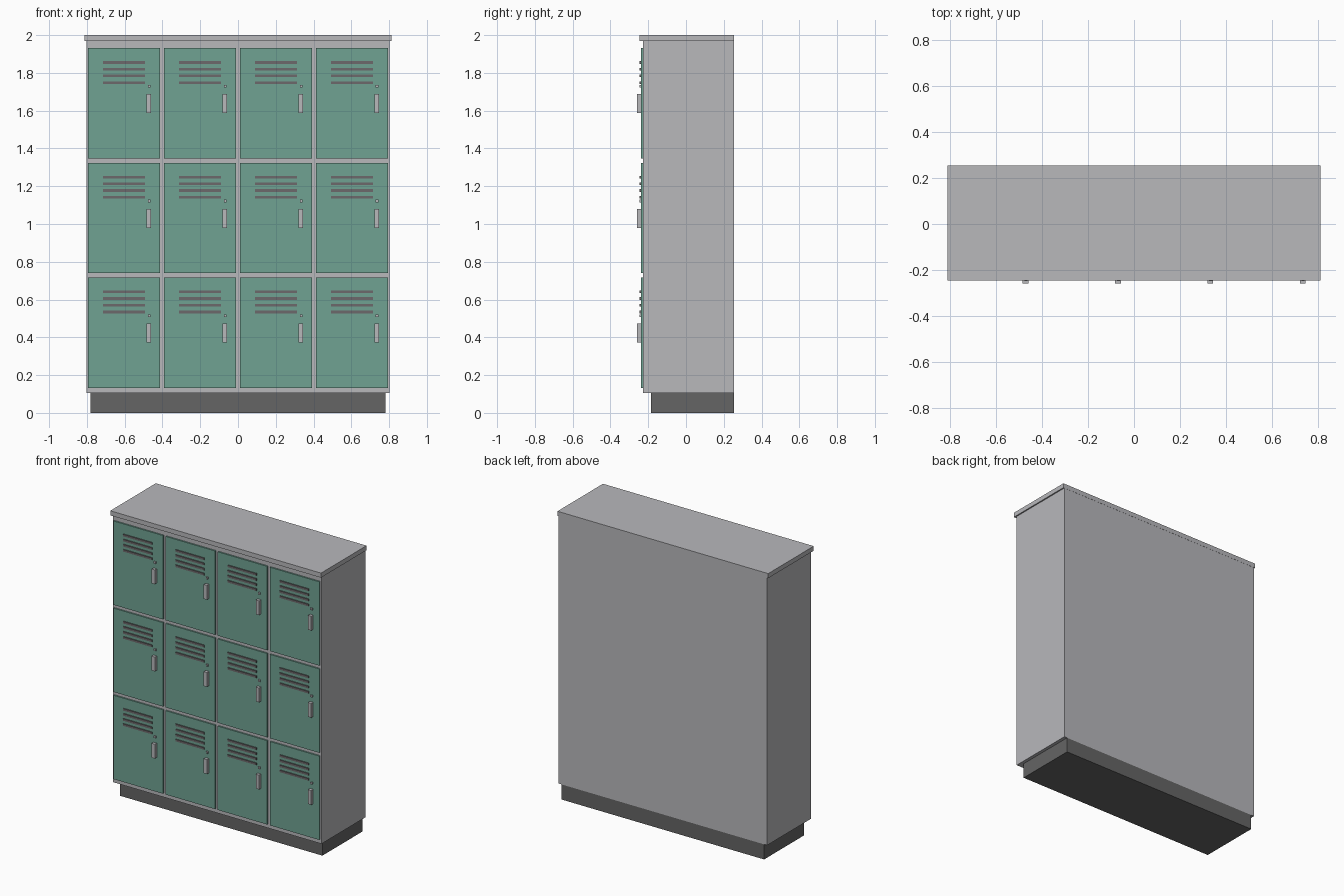
import bpy

cube = bpy.data.objects.get("Cube")
if cube:
    bpy.data.objects.remove(cube, do_unlink=True)


def material(name, rgb):
    m = bpy.data.materials.new(name)
    m.use_nodes = True
    color = (*rgb, 1.0)
    m.diffuse_color = color
    m.node_tree.nodes["Principled BSDF"].inputs["Base Color"].default_value = color
    return m


GREY = material("light grey metal", (0.48, 0.48, 0.50))
GREEN = material("green paint", (0.16, 0.36, 0.29))
DARK = material("dark plinth", (0.13, 0.13, 0.13))
SLOT = material("vent grey", (0.15, 0.14, 0.145))


def box(name, x, y, z, mat):
    """Box from (min, max) ranges on each axis."""
    bpy.ops.mesh.primitive_cube_add(size=1, location=[sum(r) / 2 for r in (x, y, z)])
    ob = bpy.context.object
    ob.name = name
    ob.scale = [r[1] - r[0] for r in (x, y, z)]
    bpy.ops.object.transform_apply(location=False, rotation=False, scale=True)
    ob.data.materials.append(mat)
    return ob


def around(c, size):
    return (c - size / 2, c + size / 2)


# Cabinet shell
FACE = -0.228
DOOR = -0.238
BACK = 0.255
box("plinth", (-0.78, 0.78), (-0.185, BACK - 0.001), (0, 0.105), DARK)
box("cabinet_body", (-0.803, 0.803), (FACE, BACK - 0.001), (0.105, 1.968), GREY)
box("top_panel", (-0.812, 0.812), (-0.246, BACK), (1.968, 2.0), GREY)

# Doors with vents, lock and handle
for row in range(3):
    for col in range(4):
        cx = (col - 1.5) * 0.402
        cz = 0.425 + row * 0.607
        tag = f"_{row + 1}_{col + 1}"
        box("door" + tag, around(cx, 0.381), (DOOR, FACE), around(cz, 0.584), GREEN)
        for i in range(4):
            box(f"vent{tag}_{i + 1}", around(cx, 0.222), (DOOR - 0.007, DOOR),
                around(cz + 0.216 - i * 0.0355, 0.014), SLOT)
        box("lock" + tag, around(cx + 0.133, 0.014), (DOOR - 0.009, DOOR),
            around(cz + 0.09, 0.014), GREY)
        box("handle" + tag, around(cx + 0.131, 0.025), (-0.26, DOOR),
            around(cz - 0.002, 0.1), GREY)
